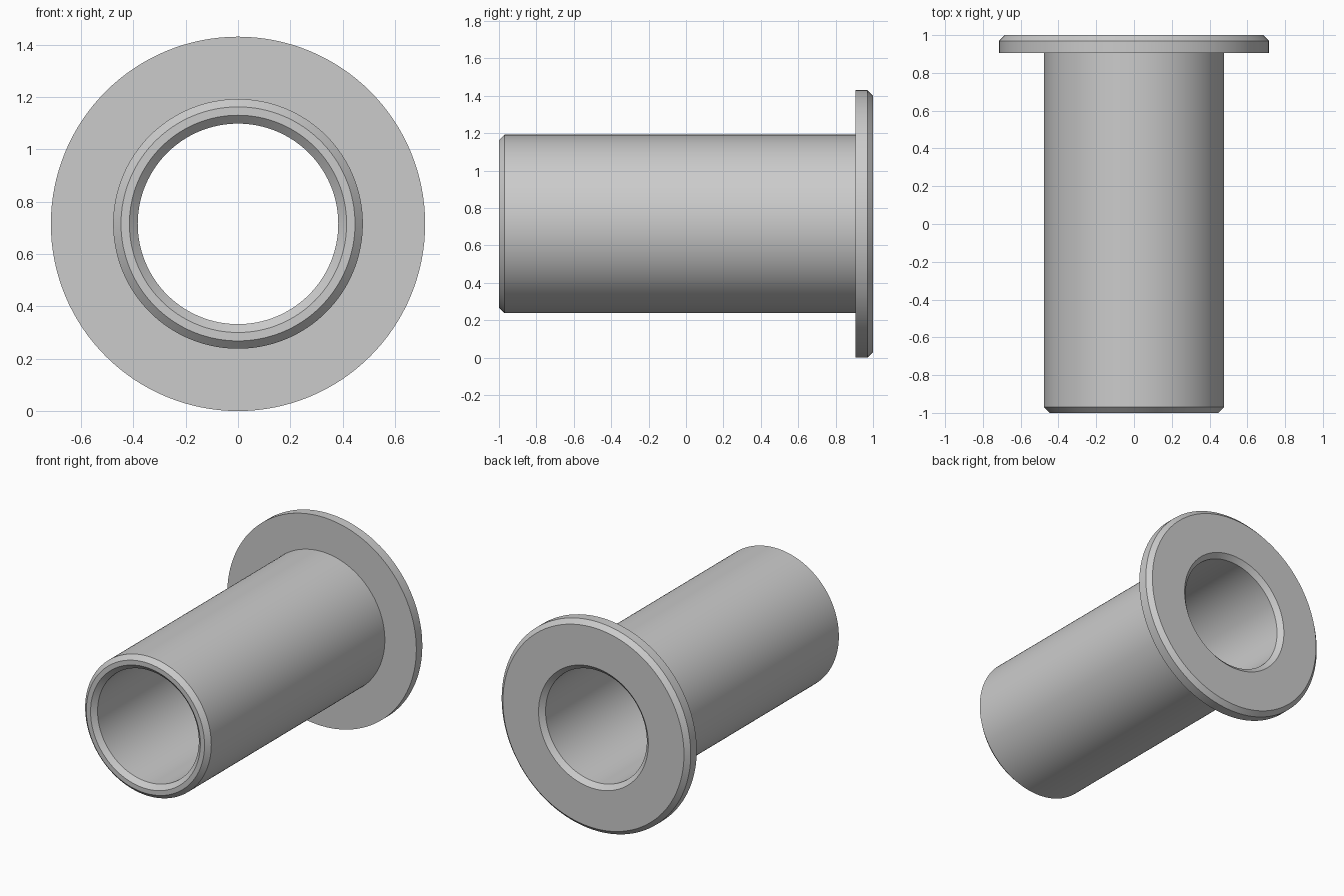
import bpy, bmesh, math

if "Cube" in bpy.data.objects:
    bpy.data.objects.remove(bpy.data.objects["Cube"])

SEGMENTS = 128
CENTRE_Z = 0.715
CH = 0.03  # chamfer size

steel = bpy.data.materials.new("grey_metal")
steel.diffuse_color = (0.6, 0.6, 0.6, 1.0)
steel.use_nodes = True
steel.node_tree.nodes["Principled BSDF"].inputs["Base Color"].default_value = steel.diffuse_color

# Closed cross-section of the wall: (radius, y)
profile = [
    (0.383, -1 + CH), (0.415, -1.0), (0.447, -1.0), (0.477, -1 + CH),  # chamfered nose
    (0.477, 0.905), (0.715, 0.905),                                    # barrel, flange face
    (0.715, 1 - CH), (0.715 - CH, 1.0),                                # flange rim
    (0.415, 1.0), (0.383, 1 - CH),                                     # bore mouth
]

# Revolve the section about the y axis
bm = bmesh.new()
rings = []
for r, y in profile:
    rings.append([bm.verts.new((r * math.sin(2 * math.pi * i / SEGMENTS), y,
                                CENTRE_Z + r * math.cos(2 * math.pi * i / SEGMENTS)))
                  for i in range(SEGMENTS)])
for k, a in enumerate(rings):
    b = rings[(k + 1) % len(rings)]
    for i in range(SEGMENTS):
        j = (i + 1) % SEGMENTS
        bm.faces.new((a[i], a[j], b[j], b[i]))
bmesh.ops.recalc_face_normals(bm, faces=bm.faces)

mesh = bpy.data.meshes.new("flanged_bushing")
bm.to_mesh(mesh)
bm.free()
mesh.materials.append(steel)
bushing = bpy.data.objects.new("flanged_bushing", mesh)
bpy.context.collection.objects.link(bushing)

# Smooth round walls, crisp chamfer edges
bpy.context.view_layer.objects.active = bushing
bushing.select_set(True)
bpy.ops.object.shade_smooth_by_angle(angle=math.radians(30))
